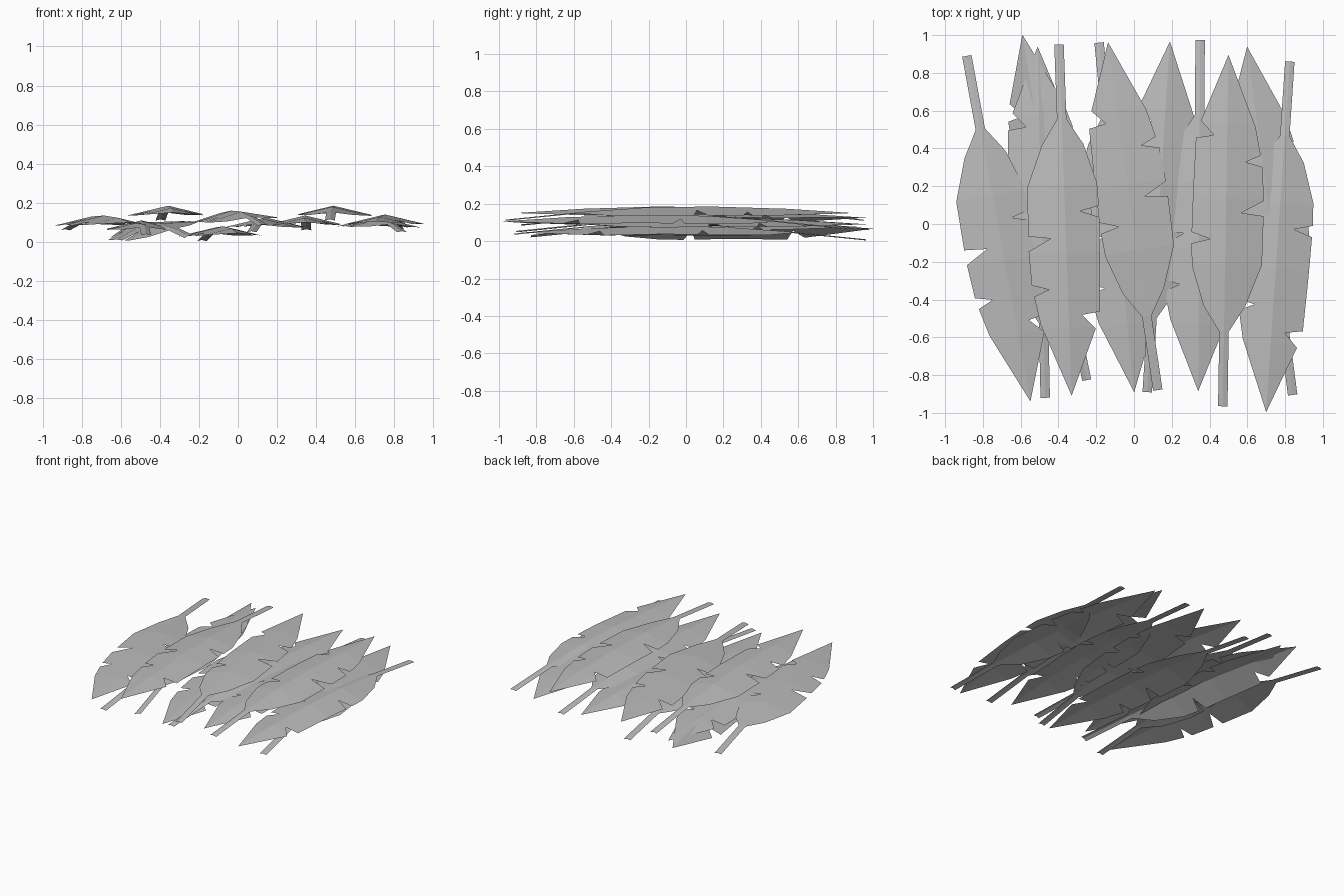
import bpy, bmesh, math
from mathutils import Matrix, Vector

cube = bpy.data.objects.get("Cube")
if cube:
    bpy.data.objects.remove(cube)

grey = bpy.data.materials.new("leaf_grey")
grey.use_nodes = True
grey.diffuse_color = (0.5, 0.5, 0.5, 1)
grey.node_tree.nodes["Principled BSDF"].inputs["Base Color"].default_value = (0.5, 0.5, 0.5, 1)

# Leaf profiles: distance from the stem end, then half width or ridge height
STEM = [(0, .025), (.395, .025)]
LEFT = STEM + [(.53, .11), (.74, .175), (.86, .18), (.885, .08), (.92, .18), (1.15, .175),
               (1.42, .165), (1.435, .07), (1.51, .14), (1.86, 0)]
RIGHT = STEM + [(.53, .11), (.75, .195), (1.01, .2), (1.025, .08), (1.09, .2), (1.27, .19),
                (1.295, .1), (1.33, .18), (1.48, .15), (1.86, 0)]
ARCH = [(0, -.07), (.4, -.03), (.75, -.005), (1.1, 0), (1.5, -.012), (1.86, -.035)]
FOLD = .24  # how steeply the blade falls away from the midrib


def sample(profile, y):
    for (y0, v0), (y1, v1) in zip(profile, profile[1:]):
        if y <= y1:
            return v0 + (v1 - v0) * (y - y0) / (y1 - y0)
    return profile[-1][1]


def make_leaf_mesh():
    bm = bmesh.new()
    rows = []
    for y in sorted({p[0] for p in LEFT + RIGHT + ARCH}):
        z, l, r = (sample(p, y) for p in (ARCH, LEFT, RIGHT))
        rows.append([bm.verts.new(c) for c in
                     ((-l, y, z - FOLD * l), (0, y, z), (r, y, z - FOLD * r))])
    for a, b in zip(rows, rows[1:]):
        for i in (0, 1):
            bm.faces.new((a[i], a[i + 1], b[i + 1], b[i]))
    bmesh.ops.remove_doubles(bm, verts=bm.verts, dist=.0005)
    mesh = bpy.data.meshes.new("leaf")
    bm.to_mesh(mesh)
    bm.free()
    mesh.materials.append(grey)
    return mesh


leaf_mesh = make_leaf_mesh()


def leaf(name, stem, tip, height, roll=0):
    ob = bpy.data.objects.new(name, leaf_mesh)
    d = Vector(tip) - Vector(stem)
    turn = math.atan2(d.y, d.x) - math.pi / 2
    ob.matrix_world = (Matrix.Translation((*stem, height)) @ Matrix.Rotation(turn, 4, 'Z')
                       @ Matrix.Rotation(roll, 4, 'Y'))
    bpy.context.collection.objects.link(ob)


# Leaves with the tip towards the front
leaf("leaf_far_right", (-.885, .89), (-.55, -.93), .135)
leaf("leaf_top_right", (-.397, .95), (-.33, -.91), .185)
leaf("leaf_low_middle", (-.185, .96), (0, -.88), .08)
leaf("leaf_inner_left", (.35, .975), (.34, -.87), .135)
leaf("leaf_far_left", (.825, .86), (.7, -.99), .14)
# Leaves with the tip towards the back
leaf("leaf_under_right", (-.47, -.92), (-.51, .93), .11)
leaf("leaf_low_right", (-.27, -.83), (-.6, 1), .1, -.27)
leaf("leaf_middle", (.12, -.88), (-.14, .96), .16, -.08)
leaf("leaf_under_left", (.07, -.89), (.19, .96), .125)
leaf("leaf_top_left", (.47, -.965), (.5, .885), .185)
leaf("leaf_outer_left", (.84, -.905), (.6, .93), .125)
